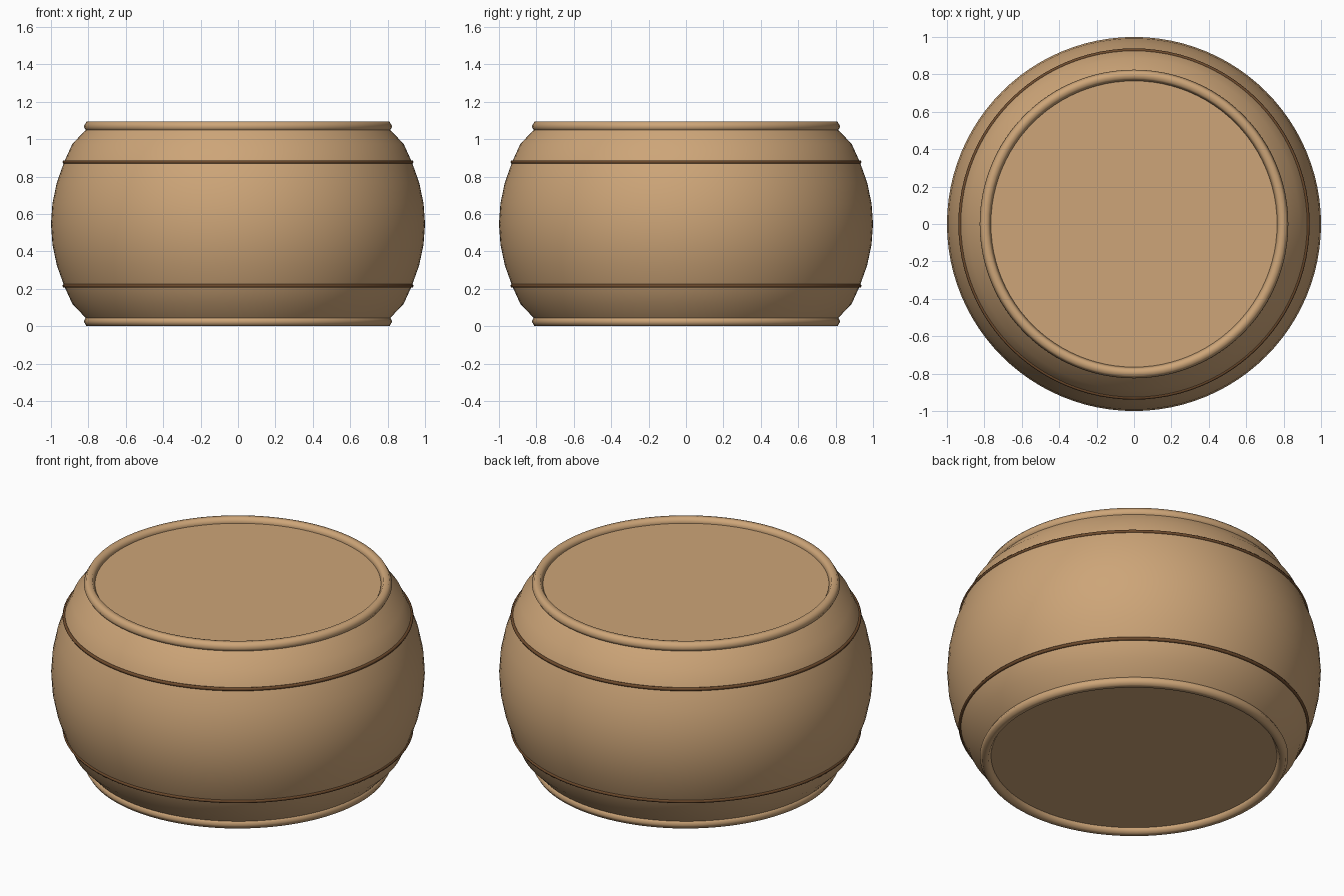
import bpy, bmesh, math

if "Cube" in bpy.data.objects:
    bpy.data.objects.remove(bpy.data.objects["Cube"])

def material(name, rgb):
    m = bpy.data.materials.new(name)
    m.diffuse_color = (*rgb, 1)
    m.use_nodes = True
    m.node_tree.nodes["Principled BSDF"].inputs["Base Color"].default_value = m.diffuse_color
    return m

wood = material("tan wood", (0.61, 0.376, 0.188))
dark = material("dark brown", (0.155, 0.07, 0.026))
MID = 0.547
SEGS = 96

def finish(obj, name, mat, angle):
    obj.name = name
    obj.data.materials.append(mat)
    bpy.ops.object.select_all(action='DESELECT')
    obj.select_set(True)
    bpy.context.view_layer.objects.active = obj
    bpy.ops.object.shade_smooth_by_angle(angle=math.radians(angle))

# Bulging body: half profile (height from middle, radius), mirrored and lathed
half = [(0.11, 0.992), (0.22, 0.969), (0.33, 0.930), (0.427, 0.886), (0.521, 0.797)]
profile = [(-h, r) for h, r in reversed(half)] + [(0, 1.0)] + half
bm = bmesh.new()
rings = [[bm.verts.new((r * math.cos(2 * math.pi * i / SEGS),
                        r * math.sin(2 * math.pi * i / SEGS), MID + h))
          for i in range(SEGS)] for h, r in profile]
for a, b in zip(rings, rings[1:]):
    for i in range(SEGS):
        j = (i + 1) % SEGS
        bm.faces.new((a[i], a[j], b[j], b[i]))
bm.faces.new(rings[0][::-1])
bm.faces.new(rings[-1])
mesh = bpy.data.meshes.new("body")
bm.to_mesh(mesh)
bm.free()
body = bpy.data.objects.new("body", mesh)
bpy.context.collection.objects.link(body)
finish(body, "body", wood, 40)

# Rims at both ends and thin dark bands around the bulge
for side, word in ((1, "top"), (-1, "bottom")):
    for name, offset, major, minor, sides, mat in (
            ("rim", 0.521, 0.795, 0.030, 6, wood),
            ("band", 0.331, 0.929, 0.010, 6, dark)):
        bpy.ops.mesh.primitive_torus_add(
            major_radius=major, minor_radius=minor, major_segments=SEGS,
            minor_segments=sides, location=(0, 0, MID + side * offset))
        finish(bpy.context.object, f"{word}_{name}", mat, 80)
